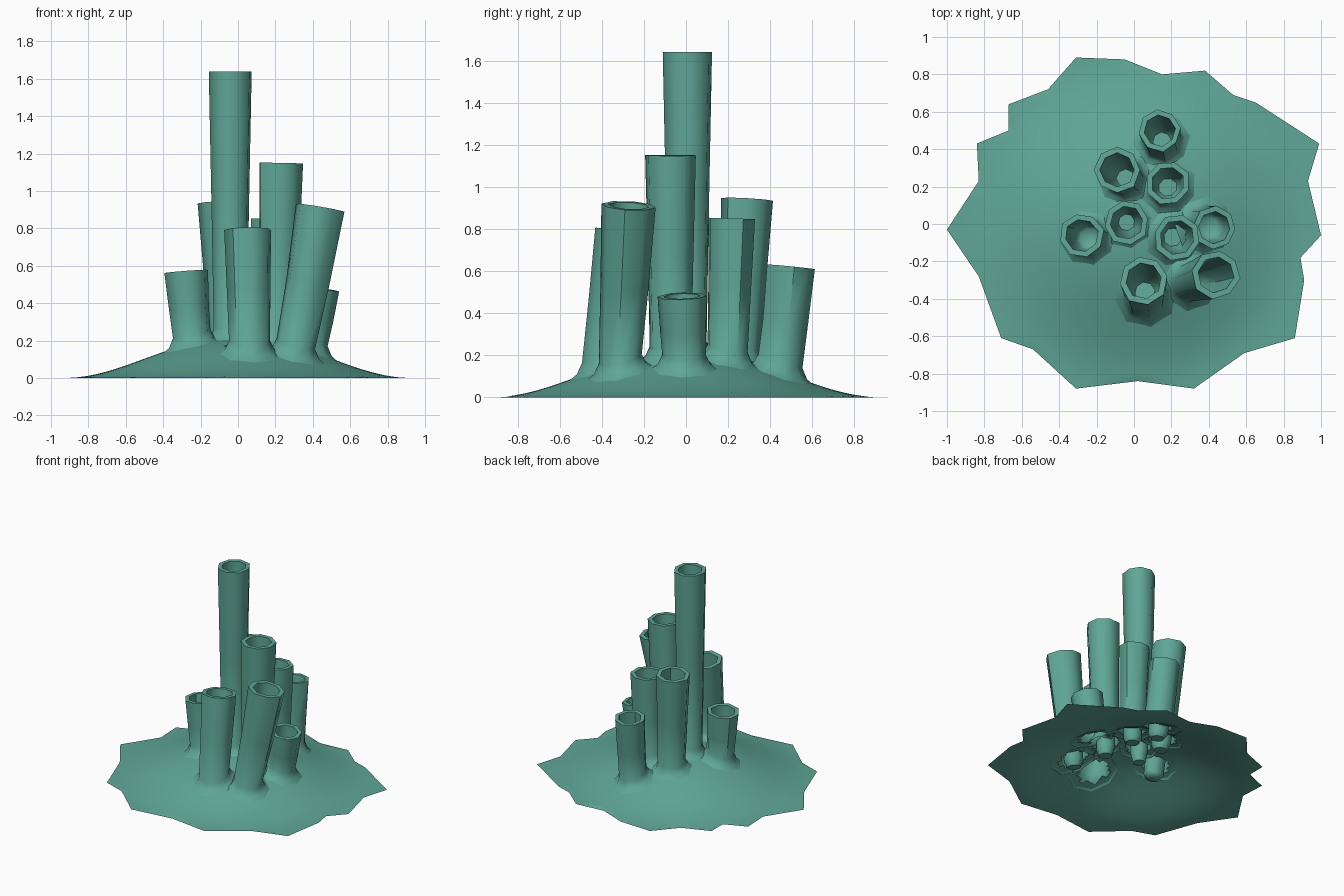
import bpy, bmesh, math, random
from mathutils import Vector

random.seed(4)
cube = bpy.data.objects.get("Cube")
if cube:
    bpy.data.objects.remove(cube, do_unlink=True)

teal = bpy.data.materials.new("sea teal")
teal.use_nodes = True
colour = (0.115, 0.385, 0.305, 1)
teal.diffuse_color = colour
teal.node_tree.nodes["Principled BSDF"].inputs["Base Color"].default_value = colour


def finish(bm, name, angle):
    mesh = bpy.data.meshes.new(name)
    bm.to_mesh(mesh)
    bm.free()
    mesh.materials.append(teal)
    obj = bpy.data.objects.new(name, mesh)
    bpy.context.collection.objects.link(obj)
    bpy.ops.object.select_all(action="DESELECT")
    obj.select_set(True)
    bpy.context.view_layer.objects.active = obj
    bpy.ops.object.shade_smooth_by_angle(angle=math.radians(angle))


def ground(x, y):
    """Height of the mound at a point."""
    d = min(1, math.hypot(x, y) / 0.93)
    return 0.105 * (1 + math.cos(math.pi * d ** 1.1))


def bridge(bm, low, high):
    n = len(low)
    for j in range(n):
        k = (j + 1) % n
        bm.faces.new((low[j], low[k], high[k], high[j]))


# Tubes: base x, base y, top x, top y, top height, base radius, top radius, floor height
tubes = {
    "tall_centre": (-.04, .01, -.04, .01, 1.64, .09, .12, .08),
    "front": (.06, -.38, .05, -.3, .79, .11, .13, .28),
    "front_left": (.31, -.31, .44, -.27, .91, .1, .13, .06),
    "inner_left": (.21, -.07, .23, -.07, 1.15, .1, .125, .08),
    "outer_left": (.38, -.01, .43, -.02, .48, .1, .115, .24),
    "right": (-.25, -.07, -.28, -.06, .57, .1, .12, .06),
    "back_right": (-.05, .25, -.09, .29, .94, .1, .125, .08),
    "back_left": (.18, .2, .18, .22, .85, .1, .12, .08),
    "rear": (.15, .45, .14, .5, .62, .1, .112, .02),
}


def make_tube(name, bx, by, tx, ty, top, r0, r1, floor, sides=8):
    bm = bmesh.new()
    z0 = ground(bx, by)
    base, tip = Vector((bx, by, z0)), Vector((tx, ty, top))
    axis = tip - base
    turn = random.random()
    wobble = [random.uniform(0.95, 1.04) for _ in range(sides)]

    def ring(t, radius, flare=None):
        verts = []
        centre = base + axis * t
        for j in range(sides):
            a = math.tau * (j + turn) / sides
            r = radius * wobble[j]
            p = centre + Vector((math.cos(a) * r, math.sin(a) * r, 0))
            if flare is not None:
                p.z = ground(p.x, p.y) + flare
            else:
                # keep the cross-section square to the leaning axis
                p.z -= ((p.x - centre.x) * axis.x + (p.y - centre.y) * axis.y) / axis.z
            verts.append(bm.verts.new(p))
        return verts

    depth = (floor - z0) / axis.z
    rings = [
        # flared foot
        ring(0, r0 * 1.65, -0.006),
        ring(0, r0 * 1.25, 0.015),
        ring(0, r0 * 1.03, 0.06),
        # outer wall
        ring(0.5, (r0 + r1) / 2),
        ring(1, r1),
        # rim and inner wall
        ring(1, r1 * 0.74),
        ring(0.5, r1 * 0.7),
        ring(depth + 0.06, r0 * 0.72),
        ring(depth, r0 * 0.5),
    ]
    for low, high in zip(rings, rings[1:]):
        bridge(bm, low, high)
    bm.faces.new(rings[-1])
    finish(bm, name + "_tube", 50)


for name, spec in tubes.items():
    make_tube(name, *spec)

# Ragged outline of the mound
outline = [(-1, -.03), (-.83, .23), (-.84, .43), (-.67, .5), (-.67, .64), (-.46, .72),
           (-.31, .89), (-.05, .88), (.15, .8), (.38, .82), (.53, .69), (.65, .65),
           (.99, .43), (.93, .23), (1, -.06), (.89, -.18), (.91, -.3), (.86, -.61),
           (.59, -.69), (.32, -.88), (.02, -.84), (-.31, -.88), (-.54, -.67),
           (-.71, -.61), (-.83, -.28)]
outline = [Vector(p) for p in reversed(outline)]
edge = []
for i, p in enumerate(outline):
    q = outline[(i + 1) % len(outline)]
    edge += [p.lerp(q, s / 4) for s in range(4)]

# Mound: round near the middle, ragged at the edge
bm = bmesh.new()
steps = 30
previous = None
hub = bm.verts.new((0, 0, ground(0, 0)))
for i in range(1, steps + 1):
    t = i / steps
    current = []
    for p in edge:
        q = (p.normalized() * 0.9).lerp(p, t ** 3) * t
        z = 0 if i == steps else ground(q.x, q.y)
        current.append(bm.verts.new((q.x, q.y, z)))
    if previous:
        bridge(bm, current[::-1], previous[::-1])
    else:
        for j in range(len(edge)):
            bm.faces.new((hub, current[j], current[(j + 1) % len(edge)]))
    previous = current
bmesh.ops.recalc_face_normals(bm, faces=bm.faces)
if sum(f.normal.z for f in bm.faces) < 0:
    bmesh.ops.reverse_faces(bm, faces=bm.faces)

# Openings under the tubes
inside = []
for f in bm.faces:
    c = f.calc_center_median()
    if any(math.hypot(c.x - s[0], c.y - s[1]) < s[5] for s in tubes.values()):
        inside.append(f)
bmesh.ops.delete(bm, geom=inside, context="FACES")
finish(bm, "mound", 60)
